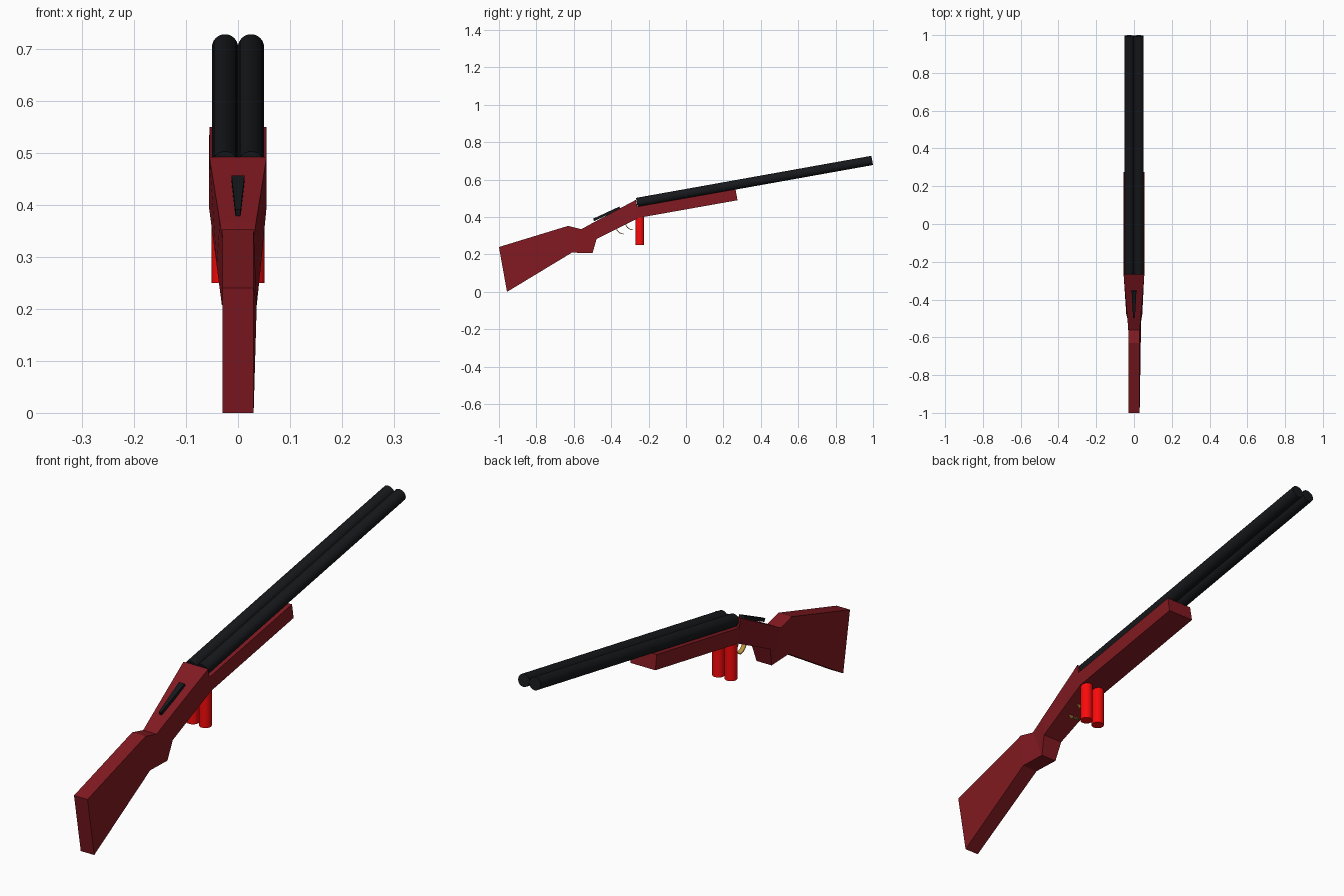
import bpy, bmesh, math
from mathutils import Vector

if "Cube" in bpy.data.objects:
    bpy.data.objects.remove(bpy.data.objects["Cube"])


def material(name, rgb):
    m = bpy.data.materials.new(name)
    m.diffuse_color = (*rgb, 1)
    m.use_nodes = True
    m.node_tree.nodes["Principled BSDF"].inputs["Base Color"].default_value = m.diffuse_color
    return m


WOOD = material("red_wood", (0.22, 0.01, 0.015))
STEEL = material("black_steel", (0.008, 0.009, 0.011))
SHELL = material("bright_red", (0.95, 0.003, 0.003))
BRASS = material("brass", (0.5, 0.3, 0.05))


def loft(name, rings, mat):
    """Skin a list of four-point rings and cap both ends."""
    bm = bmesh.new()
    rows = [[bm.verts.new(p) for p in ring] for ring in rings]
    for a, b in zip(rows, rows[1:]):
        for i in range(4):
            j = (i + 1) % 4
            bm.faces.new((a[i], a[j], b[j], b[i]))
    bm.faces.new(rows[0][::-1])
    bm.faces.new(rows[-1])
    bmesh.ops.recalc_face_normals(bm, faces=bm.faces)
    me = bpy.data.meshes.new(name)
    bm.to_mesh(me)
    bm.free()
    ob = bpy.data.objects.new(name, me)
    bpy.context.collection.objects.link(ob)
    me.materials.append(mat)
    return ob


def rod(name, start, end, radius, mat, sides=32):
    """Capped cylinder between two points."""
    a, b = Vector(start), Vector(end)
    bpy.ops.mesh.primitive_cylinder_add(vertices=sides, radius=radius,
                                        depth=(b - a).length, location=(a + b) / 2)
    ob = bpy.context.object
    ob.name = name
    ob.rotation_euler = (b - a).to_track_quat('Z', 'Y').to_euler()
    ob.data.materials.append(mat)
    bpy.ops.object.shade_smooth_by_angle(angle=math.radians(40))
    return ob


# Stock, receiver and fore-end: top y, z, half width; bottom y, z, left, right
sections = [
    (-1.0, 0.24, 0.03, -0.957, 0.0, 0.03, 0.03),
    (-0.63, 0.353, 0.03, -0.61, 0.21, 0.03, 0.036),
    (-0.56, 0.335, 0.03, -0.50, 0.207, 0.031, 0.036),
    (-0.50, 0.368, 0.035, -0.478, 0.283, 0.041, 0.044),
    (-0.268, 0.492, 0.055, -0.25, 0.397, 0.056, 0.055),
    (-0.266, 0.455, 0.055, -0.248, 0.397, 0.056, 0.055),
    (0.265, 0.549, 0.055, 0.275, 0.49, 0.056, 0.055),
]
loft("stock", [[(-w, ty, tz), (w, ty, tz), (r, by, bz), (-l, by, bz)]
               for ty, tz, w, by, bz, l, r in sections], WOOD)

# Top lever, a wedge lying above the receiver slope
lever = [(-0.497, 0.391, 0.005), (-0.357, 0.456, 0.0125)]
up = Vector((0, -0.42, 0.9)) * 0.014
loft("top_lever", [[Vector((-w, y, z)), Vector((w, y, z)),
                    Vector((w, y, z)) - up, Vector((-w, y, z)) - up]
                   for y, z, w in lever], STEEL)

# Paired barrels and hanging shells
for side, s in (("left", -1), ("right", 1)):
    rod("barrel_" + side, (s * 0.025, -0.263, 0.478), (s * 0.025, 0.9955, 0.703), 0.025, STEEL)
    rod("shell_" + side, (s * 0.0275, -0.247, 0.25), (s * 0.0275, -0.247, 0.41), 0.0235, SHELL)

# Two thin curved triggers under the receiver
for name, y0, z0 in (("rear_trigger", -0.376, 0.35), ("front_trigger", -0.326, 0.372)):
    rings = []
    for i in range(7):
        a = math.radians(180 + 15 * i)
        ring = []
        for r, x in ((0.042, -1), (0.042, 1), (0.038, 1), (0.038, -1)):
            ring.append((x * 0.009, y0 + 0.042 + r * math.cos(a), z0 + r * math.sin(a)))
        rings.append(ring)
    loft(name, rings, BRASS)
